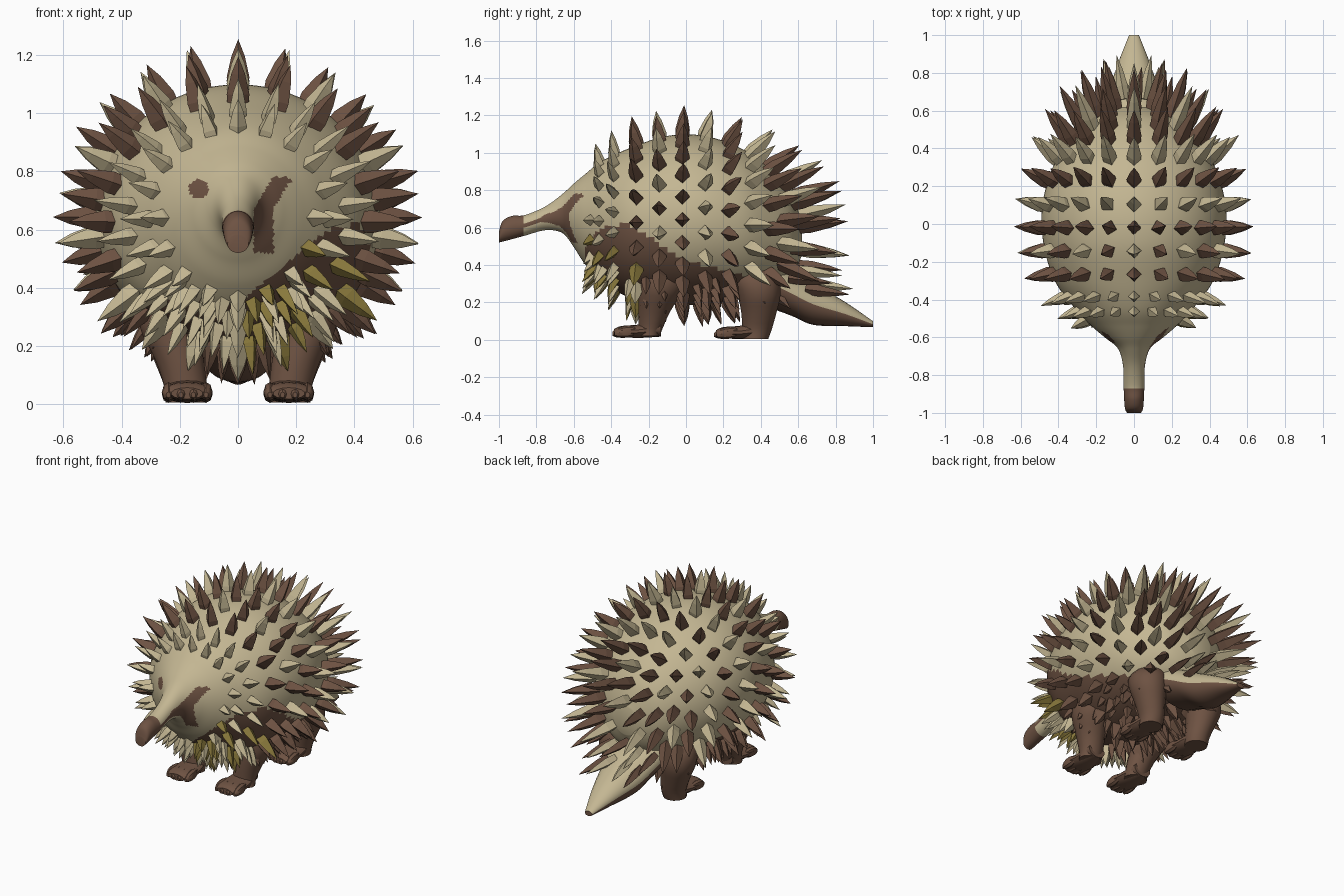
import bpy, bmesh, math, random
from mathutils import Vector

if "Cube" in bpy.data.objects:
    bpy.data.objects.remove(bpy.data.objects["Cube"])
random.seed(4)


def material(name, rgb):
    m = bpy.data.materials.new(name)
    m.diffuse_color = (*rgb, 1)
    m.use_nodes = True
    m.node_tree.nodes["Principled BSDF"].inputs["Base Color"].default_value = m.diffuse_color
    return m


TAN, BROWN, OLIVE = 0, 1, 2
MATS = [material("tan", (0.55, 0.47, 0.29)),
        material("brown", (0.155, 0.085, 0.055)),
        material("olive", (0.25, 0.19, 0.045))]


def ring_at(rings, u):
    """Smooth interpolation of (cx, cy, cz, r1, r2) rings at position u."""
    i = min(int(u), len(rings) - 2)
    t = u - i
    a, b, c, d = (rings[min(max(j, 0), len(rings) - 1)] for j in range(i - 1, i + 3))
    return [q + 0.5 * t * (r - p + t * (2 * p - 5 * q + 4 * r - s + t * (3 * (q - r) + s - p)))
            for p, q, r, s in zip(a, b, c, d)]


def surface(rings, u, a, axis='Y'):
    cx, cy, cz, r1, r2 = ring_at(rings, u)
    if axis == 'Y':
        return Vector((cx + r1 * math.sin(a), cy, cz + r2 * math.cos(a)))
    return Vector((cx + r1 * math.sin(a), cy + r2 * math.cos(a), cz))


def finish(name, bm, mirror=False, smooth=True):
    bmesh.ops.recalc_face_normals(bm, faces=bm.faces)
    me = bpy.data.meshes.new(name)
    bm.to_mesh(me)
    bm.free()
    for m in MATS:
        me.materials.append(m)
    ob = bpy.data.objects.new(name, me)
    bpy.context.collection.objects.link(ob)
    bpy.context.view_layer.objects.active = ob
    ob.select_set(True)
    if smooth:
        bpy.ops.object.shade_smooth_by_angle(angle=math.radians(35))
    ob.select_set(False)
    if mirror:
        ob.modifiers.new("mirror", 'MIRROR')


def loft(bm, rings, n=16, sub=3, axis='Y', rule=None):
    """Skin of elliptical rings, capped at both ends."""
    steps = (len(rings) - 1) * sub
    loops = [[bm.verts.new(surface(rings, s / sub, 2 * math.pi * k / n, axis)) for k in range(n)]
             for s in range(steps + 1)]
    faces = [bm.faces.new((p[k], p[(k + 1) % n], q[(k + 1) % n], q[k]))
             for p, q in zip(loops, loops[1:]) for k in range(n)]
    faces += [bm.faces.new(loops[0]), bm.faces.new(loops[-1])]
    for f in faces:
        f.material_index = rule(f.calc_center_median()) if rule else BROWN


# Body, head and snout in one skin
BODY = [(0, y, z, rx, rz) for y, z, rx, rz in [
    (-1.0, .55, .036, .03), (-.98, .58, .047, .055), (-.93, .60, .052, .062),
    (-.86, .612, .055, .055), (-.75, .65, .058, .064), (-.66, .675, .085, .105),
    (-.60, .665, .155, .17), (-.54, .645, .225, .24), (-.45, .635, .31, .32),
    (-.30, .625, .42, .40), (-.10, .64, .48, .45), (.10, .64, .485, .45),
    (.30, .62, .43, .40), (.45, .59, .33, .32), (.56, .56, .22, .22), (.62, .54, .08, .09)]]


def brown_limit(x, y):
    """Height of the edge between the brown belly and the tan back."""
    rear = 0.42 - 0.25 * max(y, 0)
    front = 0.35 + 0.8 * min(max(x, 0), .33)
    t = min(max((y + 0.3) / 0.3, 0), 1)
    return front + (rear - front) * t


def body_colour(c):
    if c.y < -0.87:
        return BROWN                                            # nose tip
    if c.y < -0.53:                                             # eye patches
        side = 0.52 < c.z < 0.78 and abs(c.x - .088 - .6 * max(0, c.z - .67)) < 0.034
        spot = math.hypot(c.x + 0.135, c.z - 0.74) < 0.034
        if side or spot:
            return BROWN
    return BROWN if c.z < brown_limit(c.x, c.y) and c.y > -0.57 else TAN


bm = bmesh.new()
loft(bm, BODY, 96, 9, rule=body_colour)
finish("body", bm)

# Wedge tail, tan on top and brown below
TAIL = [(0, .42, .32, .20, .14), (0, .56, .25, .17, .12), (0, .68, .19, .14, .11),
        (0, .85, .138, .085, .065), (0, 1.0, .083, .026, .016)]
bm = bmesh.new()
loft(bm, TAIL, 20, 6, rule=lambda c: TAN if c.z > .085 + .37 * (1 - c.y) else BROWN)
finish("tail", bm)


# Legs with feet and toes
def leg(name, rings, heel_y, dz):
    bm = bmesh.new()
    loft(bm, rings, 14, 3, 'Z')
    foot = [(.175, -.25, .035, .055, .02), (.175, -.21, .042, .085, .03),
            (.175, -.11, .044, .08, .036), (.18, 0, .06, .06, .045)]
    loft(bm, [(x, y + heel_y, z + dz, a, b) for x, y, z, a, b in foot], 14, 3)
    for k in range(4):
        x = .11 + .043 * k
        y = heel_y - .25 + .012 * abs(k - 1.5)
        loft(bm, [(x, y - .015, .03 + dz, .008, .01), (x, y + .01, .036 + dz, .021, .026),
                  (x, y + .06, .042 + dz, .022, .032), (x, y + .1, .045 + dz, .01, .02)], 8, 2)
    finish(name, bm, mirror=True)


leg("front_legs", [(.22, -.12, .40, .11, .12), (.24, -.13, .28, .105, .12),
                   (.20, -.17, .15, .085, .085), (.18, -.19, .06, .075, .065),
                   (.18, -.20, .02, .075, .06)], -.135, .002)
leg("rear_legs", [(.15, .34, .42, .08, .09), (.20, .37, .33, .115, .125),
                  (.215, .39, .24, .11, .115), (.20, .39, .15, .09, .095),
                  (.18, .38, .06, .075, .08), (.18, .37, .005, .07, .07)], .41, -.004)


# Spines: four-sided cones with slightly bulging sides
def spine(bm, base, direction, length, r, mat):
    q = direction.to_track_quat('Z', 'Y')
    rows = [[bm.verts.new(base + q @ Vector((rr * math.cos(k * math.pi / 2),
                                             rr * math.sin(k * math.pi / 2), h * length)))
             for k in range(4)] for rr, h in ((r * .9, 0), (r, .3), (r * .6, .68))]
    tip = bm.verts.new(base + direction * length)
    faces = [bm.faces.new((p[k], p[(k + 1) % 4], s[(k + 1) % 4], s[k]))
             for p, s in zip(rows, rows[1:]) for k in range(4)]
    faces += [bm.faces.new((rows[2][k], rows[2][(k + 1) % 4], tip)) for k in range(4)]
    faces.append(bm.faces.new(rows[0]))
    for f in faces:
        f.material_index = mat


def normal_at(u, a):
    p = surface(BODY, u, a)
    n = (surface(BODY, u, a + .01) - p).cross(surface(BODY, u + .01, a) - p).normalized()
    return p, n if n.dot(Vector((math.sin(a), 0, math.cos(a)))) > 0 else -n


bm = bmesh.new()
# each row: position along the body, length, backward lean
ROWS = [(7.4, .12, .3), (7.9, .14, .35), (8.5, .17, .3), (9.2, .19, .2), (9.8, .18, .12),
        (10.4, .18, .1), (11, .18, .1), (11.6, .19, .15), (12.25, .22, .25), (12.9, .25, .4),
        (13.5, .28, .5), (14.1, .30, .5), (14.7, .30, .4)]
for i, (u, length, lean) in enumerate(ROWS):
    _, _, _, rx, rz = ring_at(BODY, u)
    n = max(6, 2 * round(math.pi * (rx + rz) / (.1 if i < 3 else .128) / 2))
    for k in range(n):
        a = 2 * math.pi * k / n
        up = math.cos(a)
        if (i == 0 and up > 0.3) or (i > 9 and up < -0.75):
            continue                                            # keep face and tail root clear
        p, normal = normal_at(u, a)
        d = (normal + Vector((0, lean, 0))).normalized()
        low = p.z < brown_limit(p.x, p.y) + .03
        if p.y < -.25:
            mat = OLIVE if low and p.x > .04 and k % 2 else TAN
            if i == 3 and up > -.5:
                mat = BROWN
        else:
            mat = BROWN if low or i % 2 else TAN
            if i in (4, 10, 12) and k % 2:
                mat = BROWN
        size = length * random.uniform(.93, 1.04) * (.85 if up < -.7 else 1)
        spine(bm, p - d * .03, d, size, .03 if i < 3 else .039, mat)

# extra short spikes crowding the chest and belly
for j in range(10):
    u = 7.65 + .45 * j
    for k in range(-4, 5):
        a = math.pi + .19 * k + (.095 if j % 2 else 0)
        p, normal = normal_at(u, a)
        d = (normal + Vector((0, .2, 0))).normalized()
        mat = BROWN if j > 3 else (OLIVE if p.x > .02 and k % 2 else TAN)
        spine(bm, p - d * .03, d, random.uniform(.12, .16), .026, mat)

# spines lying over the tail root
for x, y, z, mat in ((0, .60, .40, BROWN), (.09, .60, .37, TAN), (.16, .55, .33, BROWN),
                     (.05, .66, .30, TAN), (.12, .64, .27, BROWN)):
    for s in ((1, -1) if x else (1,)):
        spine(bm, Vector((s * x, y, z)), Vector((s * .18, 1, -.12)).normalized(), .24, .03, mat)
finish("spines", bm, smooth=False)
